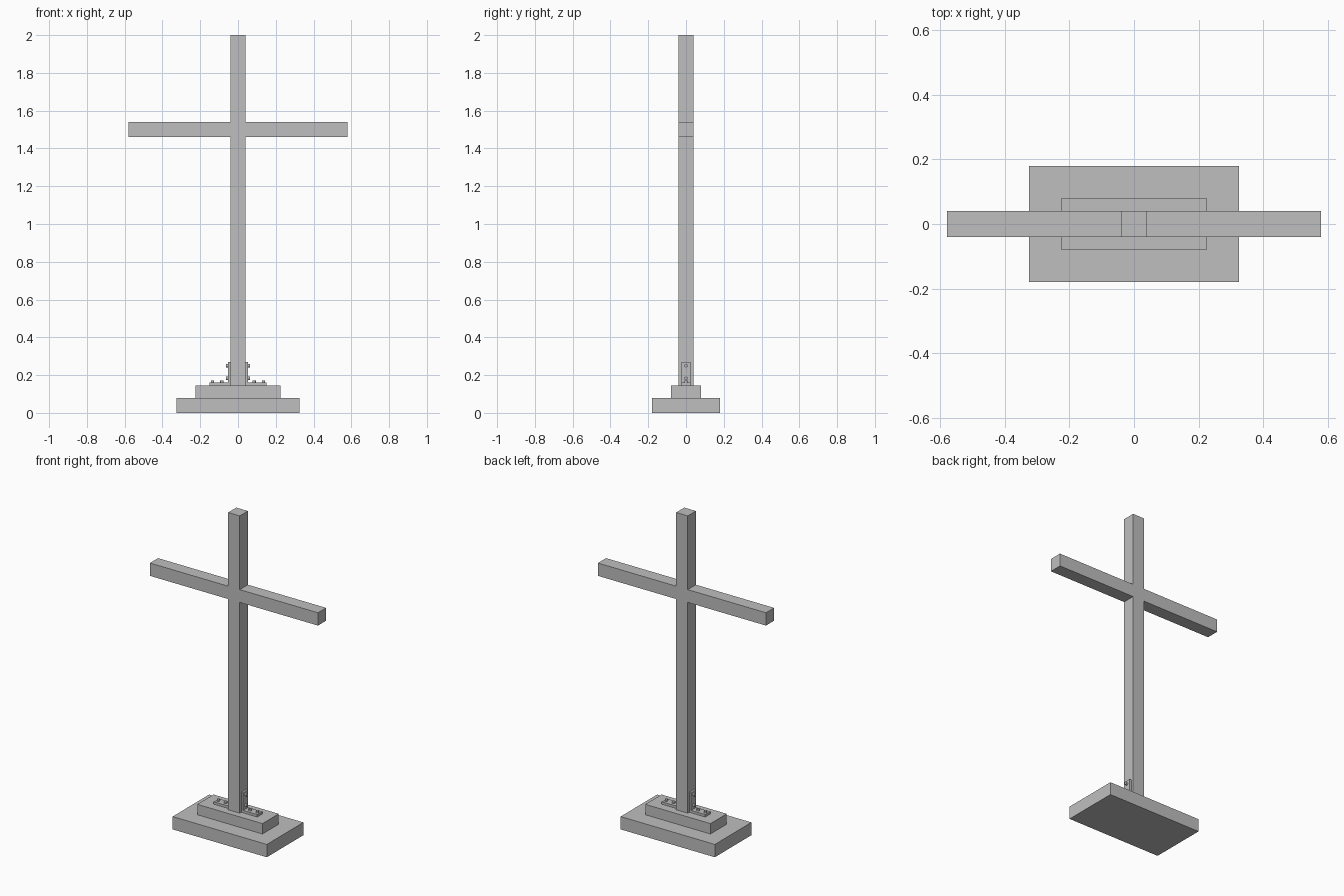
import bpy
import bmesh
import math
from mathutils import Matrix, Vector

cube = bpy.data.objects.get("Cube")
if cube:
    bpy.data.objects.remove(cube, do_unlink=True)

grey = bpy.data.materials.new("plain_grey")
grey.use_nodes = True
colour = (0.52, 0.52, 0.52, 1)
grey.diffuse_color = colour
grey.node_tree.nodes["Principled BSDF"].inputs["Base Color"].default_value = colour


def finish(name, bm):
    bmesh.ops.recalc_face_normals(bm, faces=bm.faces)
    mesh = bpy.data.meshes.new(name)
    bm.to_mesh(mesh)
    bm.free()
    mesh.materials.append(grey)
    obj = bpy.data.objects.new(name, mesh)
    bpy.context.collection.objects.link(obj)
    return obj


def extruded(name, outline, half_depth):
    """Closed x-z outline given thickness along y."""
    bm = bmesh.new()
    face = bm.faces.new([bm.verts.new((x, -half_depth, z)) for x, z in outline])
    new = bmesh.ops.extrude_face_region(bm, geom=[face])["geom"]
    verts = [v for v in new if isinstance(v, bmesh.types.BMVert)]
    bmesh.ops.translate(bm, verts=verts, vec=(0, 2 * half_depth, 0))
    return finish(name, bm)


def block(name, half_x, half_y, bottom, top):
    outline = [(-half_x, bottom), (half_x, bottom), (half_x, top), (-half_x, top)]
    return extruded(name, outline, half_y)


def bolt(name, centre, direction):
    bm = bmesh.new()
    turn = Vector((0, 0, 1)).rotation_difference(Vector(direction)).to_matrix().to_4x4()
    bmesh.ops.create_cone(bm, cap_ends=True, segments=16, radius1=0.009, radius2=0.009,
                          depth=0.012, matrix=Matrix.Translation(centre) @ turn)
    obj = finish(name, bm)
    for poly in obj.data.polygons:
        poly.use_smooth = len(poly.vertices) == 4
    for edge in obj.data.edges:
        a, b = (Vector(obj.data.vertices[i].co) for i in edge.vertices)
        edge.use_edge_sharp = abs((a - b).normalized().dot(Vector(direction))) < 0.5


# Stepped base
block("base_slab", 0.325, 0.18, 0, 0.08)
block("base_step", 0.225, 0.08, 0.08, 0.145)

# Post and crossbar as one solid cross
half = 0.04
arm, low, high = 0.58, 1.46, 1.54
right_side = [(half, 0.145), (half, low), (arm, low), (arm, high), (half, high), (half, 2)]
extruded("cross", right_side + [(-x, z) for x, z in reversed(right_side)], half)

# Angle brackets with bolts on both sides of the post
for side, label in ((1, "left"), (-1, "right")):
    profile = [(half, 0.145), (0.15, 0.145), (0.15, 0.16),
               (0.053, 0.16), (0.053, 0.27), (half, 0.27)]
    extruded(label + "_bracket", [(side * x, z) for x, z in profile], 0.025)
    for i, z in enumerate((0.183, 0.25)):
        bolt(f"{label}_post_bolt_{i + 1}", (side * 0.058, 0, z), (side, 0, 0))
    for i, x in enumerate((0.085, 0.135)):
        bolt(f"{label}_base_bolt_{i + 1}", (side * x, 0, 0.165), (0, 0, 1))
